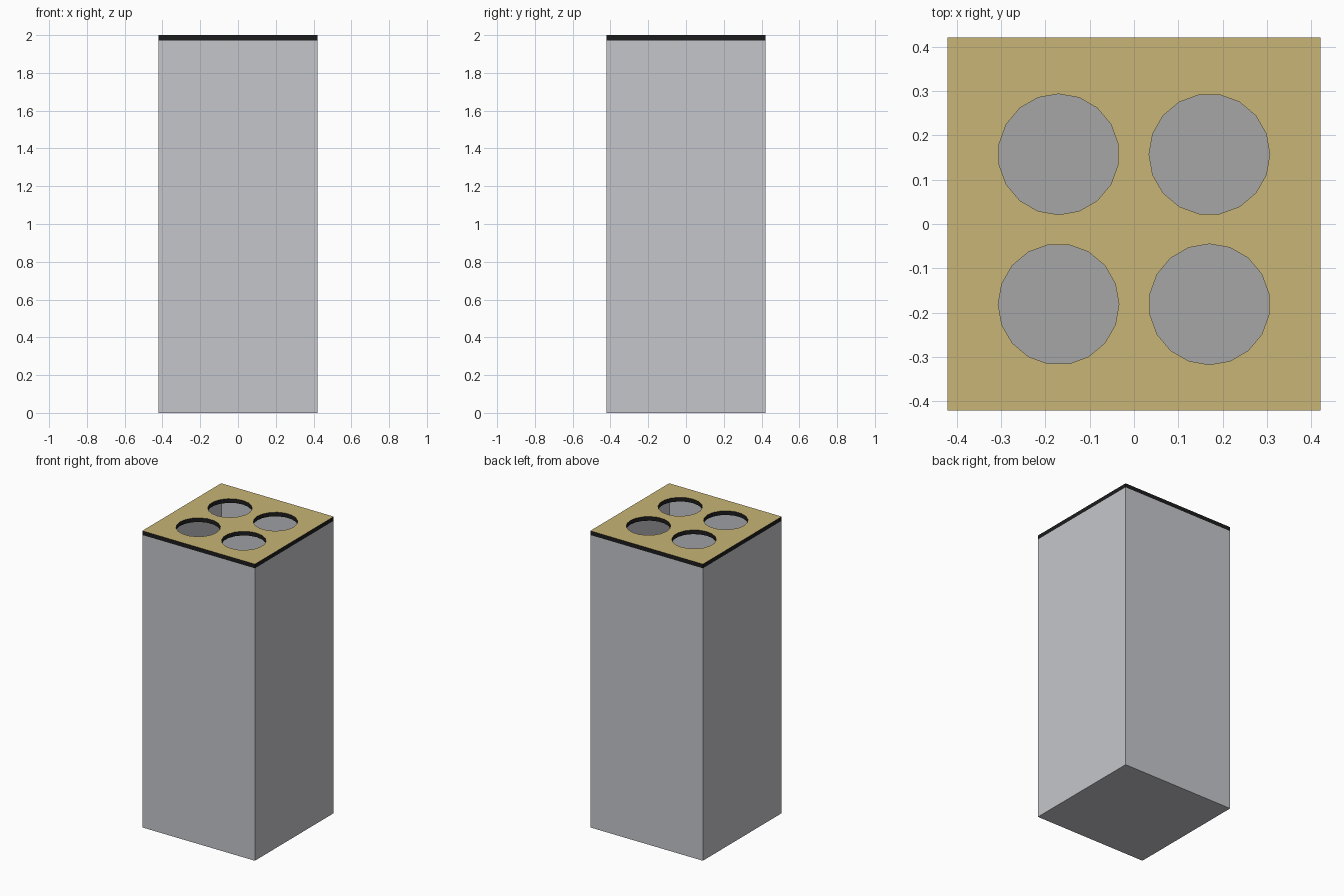
import bpy, bmesh, math

if "Cube" in bpy.data.objects:
    bpy.data.objects.remove(bpy.data.objects["Cube"])

HALF = 0.42      # half width of the tower
TOP = 2.0
LID = 0.028      # lid thickness
WALL = 0.004     # sheet thickness of the body


def material(name, rgb):
    m = bpy.data.materials.new(name)
    m.diffuse_color = (*rgb, 1)
    m.use_nodes = True
    m.node_tree.nodes["Principled BSDF"].inputs["Base Color"].default_value = m.diffuse_color
    return m


silver = material("silver grey", (0.56, 0.565, 0.60))
inner_grey = material("inner grey", (0.38, 0.38, 0.38))
gold = material("gold", (0.58, 0.46, 0.18))
black = material("black", (0.012, 0.012, 0.012))


def make_object(name, bm, mats):
    me = bpy.data.meshes.new(name)
    bm.to_mesh(me)
    bm.free()
    for m in mats:
        me.materials.append(m)
    ob = bpy.data.objects.new(name, me)
    bpy.context.collection.objects.link(ob)
    return ob


def ring(bm, half, z):
    return [bm.verts.new((sx * half, sy * half, z))
            for sx, sy in ((-1, -1), (1, -1), (1, 1), (-1, 1))]


# Hollow body: outer walls, thin rim, inner walls, grey floor inside
bm = bmesh.new()
rim_z = TOP - LID
rings = [ring(bm, HALF, 0), ring(bm, HALF, rim_z),
         ring(bm, HALF - WALL, rim_z), ring(bm, HALF - WALL, WALL)]
for a, b in zip(rings, rings[1:]):
    for i in range(4):
        j = (i + 1) % 4
        bm.faces.new((a[i], a[j], b[j], b[i]))
bm.faces.new(rings[0][::-1])
bm.faces.new(rings[3]).material_index = 1
make_object("hollow_body", bm, [silver, inner_grey])

# Lid: square outline with four 18-sided holes, filled and extruded
bm = bmesh.new()
loops = [ring(bm, HALF, rim_z)]
for cx, cy, turn in ((-0.17, 0.157, 90), (0.17, 0.157, 0),
                     (-0.17, -0.181, 0), (0.17, -0.181, 90)):
    loops.append([bm.verts.new((cx + 0.136 * math.cos(a), cy + 0.136 * math.sin(a), rim_z))
                  for a in (math.radians(turn + 20 * k) for k in range(18))])
edges = [bm.edges.new((lp[i - 1], lp[i])) for lp in loops for i in range(len(lp))]
bmesh.ops.triangle_fill(bm, edges=edges, use_beauty=True, use_dissolve=False)
base = bm.faces[:]
ext = bmesh.ops.extrude_face_region(bm, geom=base, use_keep_orig=True)
bmesh.ops.translate(bm, vec=(0, 0, LID),
                    verts=[v for v in ext["geom"] if isinstance(v, bmesh.types.BMVert)])
bmesh.ops.recalc_face_normals(bm, faces=bm.faces[:])
# Gold on the upper face, black edges and underside
for f in bm.faces:
    f.material_index = 0 if f.normal.z > 0.5 else 1
make_object("perforated_lid", bm, [gold, black])
